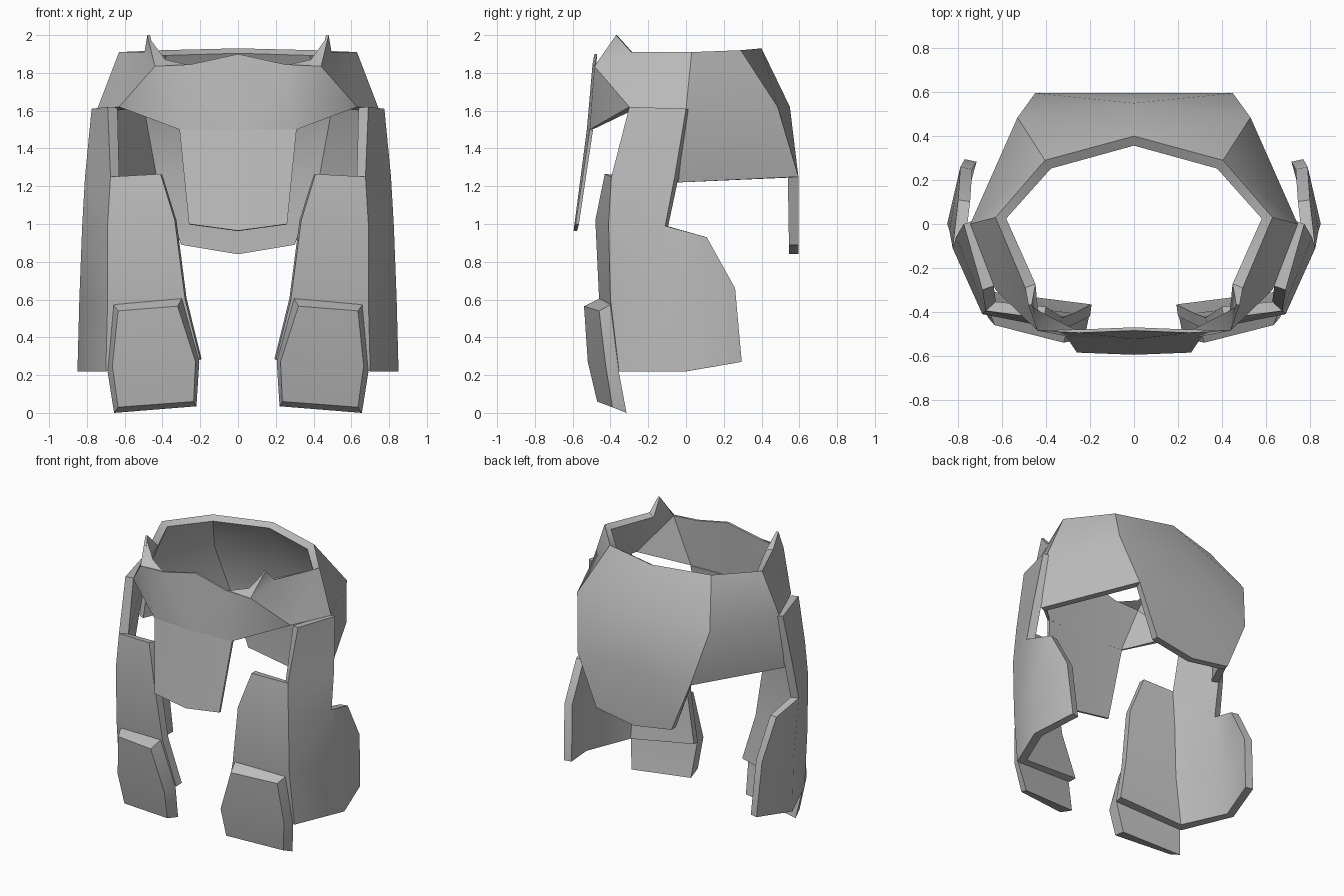
import bpy

if "Cube" in bpy.data.objects:
    bpy.data.objects.remove(bpy.data.objects["Cube"])

steel = bpy.data.materials.new("steel_grey")
steel.diffuse_color = (0.5, 0.5, 0.5, 1)
steel.use_nodes = True
steel.node_tree.nodes["Principled BSDF"].inputs["Base Color"].default_value = steel.diffuse_color


def plate(name, verts, faces, thickness=0.0, thin=(), thin_factor=0.3, angle=40):
    """Half-model sheet given clockwise from outside; mirrored in x and thickened inward."""
    keys = list(verts)
    mesh = bpy.data.meshes.new(name)
    mesh.from_pydata([verts[k] for k in keys], [],
                     [[keys.index(k) for k in reversed(f.split())] for f in faces])
    mesh.materials.append(steel)
    ob = bpy.data.objects.new(name, mesh)
    bpy.context.collection.objects.link(ob)
    mirror = ob.modifiers.new("mirror", 'MIRROR')
    mirror.use_clip = True
    if thickness:
        group = ob.vertex_groups.new(name="thickness")
        for i, k in enumerate(keys):
            group.add([i], thin_factor if k in thin else 1.0, 'REPLACE')
        wall = ob.modifiers.new("wall", 'SOLIDIFY')
        wall.thickness = thickness
        wall.offset = -1
        wall.use_even_offset = True
        wall.vertex_group = "thickness"
    bpy.ops.object.select_all(action='DESELECT')
    ob.select_set(True)
    bpy.context.view_layer.objects.active = ob
    bpy.ops.object.convert(target='MESH')
    bpy.ops.object.shade_smooth_by_angle(angle=angle * 3.14159 / 180)
    return ob


# Waist shell with raised front points and a tail flap at the back
waist = {
    "t0": (0, -.485, 1.90), "t1": (.25, -.495, 1.845), "t2": (.44, -.485, 1.835),
    "tip": (.48, -.37, 2.0), "t4": (.495, -.29, 1.91), "t5": (.63, .03, 1.91),
    "t6": (.405, .29, 1.92), "t7": (0, .40, 1.93),
    "m0": (0, -.525, 1.5), "m1": (.31, -.51, 1.5), "m2": (.63, -.30, 1.62),
    "m3": (.745, 0, 1.61), "m4": (.53, .485, 1.62), "m5": (0, .55, 1.62),
    "b3": (.76, -.04, 1.22), "b4": (.45, .595, 1.25), "b5": (0, .595, 1.25),
    "f4": (.30, .595, .89), "f5": (0, .595, .84),
}
plate("waist_shell", waist, [
    "t0 t1 m1 m0", "t1 t2 m1", "t2 m2 m1", "t2 t4 m2", "t2 tip t4",
    "t4 t5 m3 m2", "t5 t6 m4 m3", "t6 t7 m5 m4",
    "m3 m4 b4 b3", "m4 m5 b5 b4", "b4 b5 f5 f4",
], 0.05, thin=("t0", "t1", "t2", "tip", "m0", "m1"))

# Folded lip behind each raised front point
plate("front_lip", {
    "tip": (.48, -.37, 2.0), "a": (.44, -.485, 1.835), "b": (.25, -.49, 1.84),
    "c": (.385, -.42, 1.87),
}, ["tip c a", "c b a"])

# Hanging front flap
plate("front_flap", {
    "a0": (0, -.525, 1.5), "a1": (.31, -.51, 1.5),
    "b0": (0, -.595, .965), "b1": (.26, -.585, 1.0),
}, ["a0 a1 b1 b0"], 0.018)

# Thigh guards wrapping from the inner front edge (d) round to the back edge (a)
plate("thigh_guards", {
    "c0": (.69, -.30, 1.62), "b0": (.775, 0, 1.61),
    "d1": (.41, -.43, 1.265), "c1": (.675, -.395, 1.25), "b1": (.81, -.06, 1.25),
    "d2": (.335, -.48, 1.02), "c2": (.69, -.41, 1.0), "b2": (.825, -.11, .99),
    "a2": (.80, .11, .93),
    "d3": (.28, -.46, .6), "c3": (.69, -.40, .6), "b3": (.84, -.03, .6), "a3": (.79, .26, .66),
    "d4": (.20, -.42, .28), "c4": (.70, -.355, .22), "b4": (.85, 0, .22), "a4": (.77, .295, .27),
}, [
    "c0 b0 b1 c1", "d1 c1 c2 d2", "c1 b1 b2 c2", "d2 c2 c3 d3", "c2 b2 b3 c3",
    "b2 a2 a3 b3", "d3 c3 c4 d4", "c3 b3 b4 c4", "b3 a3 a4 b4",
], 0.055)

# Knee plates: bevelled six-sided blocks, front ring (f) and back ring (r)
front = [(.32, -.54, .565), (.635, -.46, .54), (.665, -.425, .25),
         (.635, -.39, .03), (.235, -.47, .06), (.225, -.52, .27)]
rear = [(.297, -.46, .605), (.66, -.395, .575), (.69, -.355, .215),
        (.656, -.315, 0), (.22, -.37, .035), (.205, -.42, .27)]
knee = {f"f{i}": p for i, p in enumerate(front)}
knee.update({f"r{i}": p for i, p in enumerate(rear)})
sides = [f"r{i} r{(i + 1) % 6} f{(i + 1) % 6} f{i}" for i in range(6)]
plate("knee_plates", knee,
      ["f0 f1 f2 f5", "f5 f2 f3 f4", "r5 r2 r1 r0", "r4 r3 r2 r5"] + sides, angle=25)
